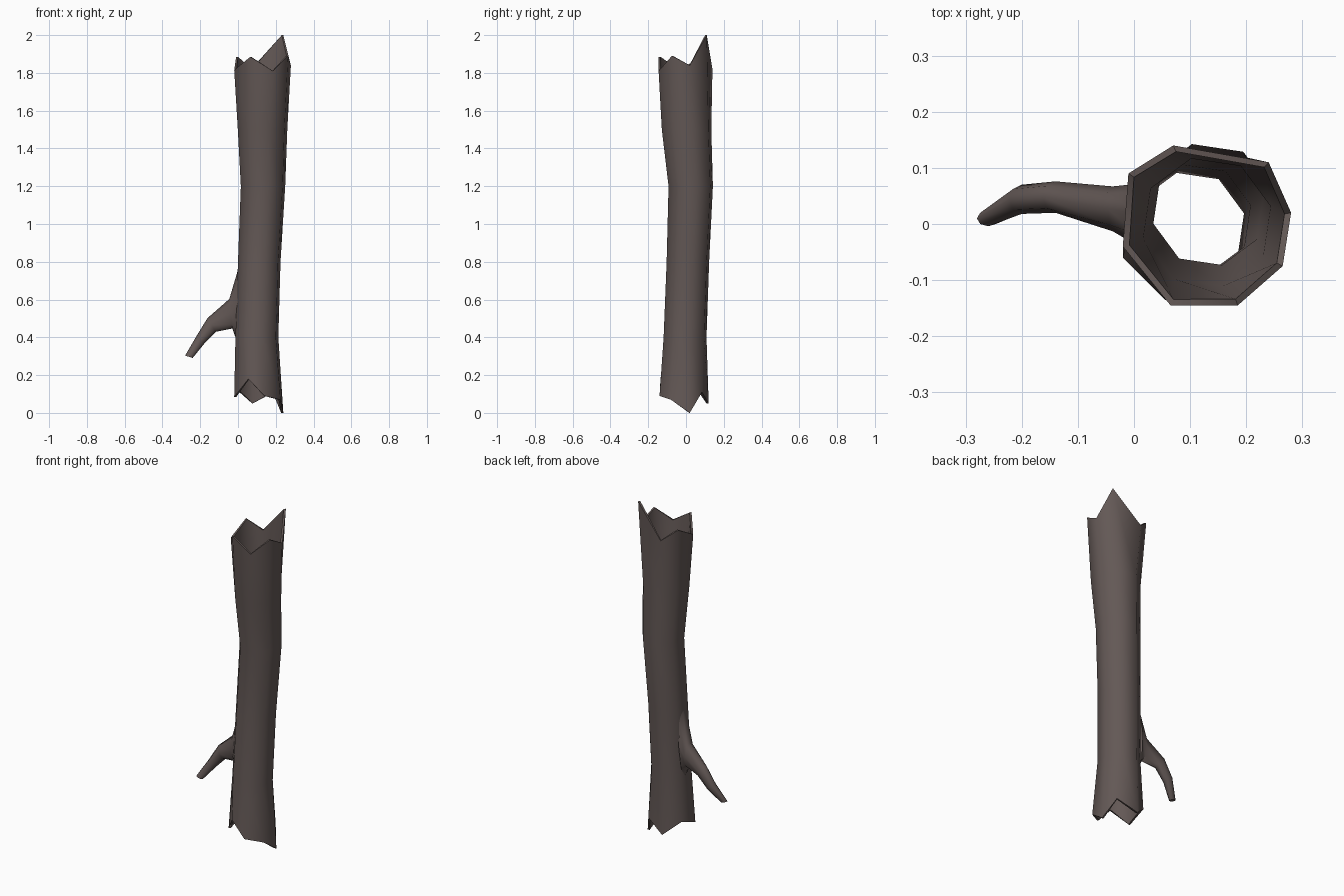
import bpy, math
from mathutils import Vector

if "Cube" in bpy.data.objects:
    bpy.data.objects.remove(bpy.data.objects["Cube"])

SIDES = 8
bark = bpy.data.materials.new("dark bark")
bark.diffuse_color = (0.125, 0.098, 0.092, 1)
bark.use_nodes = True
bark.node_tree.nodes["Principled BSDF"].inputs["Base Color"].default_value = bark.diffuse_color


def make_object(name, verts, faces, angle):
    mesh = bpy.data.meshes.new(name)
    mesh.from_pydata([tuple(v) for v in verts], [], faces)
    mesh.materials.append(bark)
    mesh.update()
    obj = bpy.data.objects.new(name, mesh)
    bpy.context.collection.objects.link(obj)
    bpy.ops.object.select_all(action='DESELECT')
    obj.select_set(True)
    bpy.context.view_layer.objects.active = obj
    bpy.ops.object.mode_set(mode='EDIT')
    bpy.ops.mesh.select_all(action='SELECT')
    bpy.ops.mesh.normals_make_consistent(inside=False)
    bpy.ops.object.mode_set(mode='OBJECT')
    bpy.ops.object.shade_smooth_by_angle(angle=math.radians(angle))
    return obj


def bridge(rings, n, closed):
    faces = []
    for r in range(rings if closed else rings - 1):
        a, b = r * n, ((r + 1) % rings) * n
        for i in range(n):
            j = (i + 1) % n
            faces.append((a + i, a + j, b + j, b + i))
    return faces


# Hollow trunk: splintered ends and slightly wandering rings between them
bottom = [(0.075, 0.12, 0.05), (0.19, 0.085, 0.11), (0.24, 0.02, 0.0), (0.225, -0.08, 0.07),
          (0.14, -0.14, 0.09), (0.055, -0.135, 0.18), (-0.02, -0.06, 0.085), (-0.015, 0.06, 0.13)]
top = [(0.07, 0.14, 1.82), (0.24, 0.11, 2.0), (0.28, 0.02, 1.84), (0.265, -0.075, 1.89),
       (0.185, -0.145, 1.81), (0.065, -0.145, 1.885), (-0.02, -0.04, 1.815), (-0.01, 0.09, 1.885)]
middle = [(0.10, -0.005, 0.40, 0.117), (0.1125, 0.01, 0.80, 0.116),
          (0.1325, 0.025, 1.20, 0.121), (0.13, 0.003, 1.50, 0.135)]

outer = [[Vector(p) for p in bottom]]
for cx, cy, z, r in middle:
    angles = [math.radians(104 - 45 * i) for i in range(SIDES)]
    outer.append([Vector((cx + r * math.cos(a), cy + r * math.sin(a), z)) for a in angles])
outer.append([Vector(p) for p in top])


def inset(ring, thickness):
    c = sum(ring, Vector()) / len(ring)
    result = []
    for p in ring:
        d = Vector((c.x - p.x, c.y - p.y, 0)).normalized()
        result.append(p + d * thickness)
    return result


walls = [0.012, 0.018, 0.018, 0.02, 0.018, 0.012]
inner = [inset(r, t) for r, t in zip(outer, walls)]
rings = outer + inner[::-1]
make_object("hollow_trunk", [p for r in rings for p in r], bridge(len(rings), SIDES, True), 60)

# Broken side branch: flared at the trunk, drooping to a blunt tip
# each ring: centre, half-height vector (x, z), half-width in y
branch = [((0.0, 0.018, 0.585), (0.008, 0.20), 0.053),
          ((-0.038, 0.027, 0.525), (-0.008, 0.078), 0.040),
          ((-0.14, 0.048, 0.465), (-0.022, 0.036), 0.028),
          ((-0.20, 0.044, 0.385), (-0.022, 0.018), 0.026),
          ((-0.26, 0.010, 0.297), (-0.020, 0.006), 0.014)]
verts = []
for c, (ux, uz), w in branch:
    for i in range(SIDES):
        a = 2 * math.pi * i / SIDES
        verts.append(Vector(c) + Vector((ux, 0, uz)) * math.cos(a) + Vector((0, w, 0)) * math.sin(a))
faces = bridge(len(branch), SIDES, False)
faces.append(tuple(range(len(verts) - SIDES, len(verts))))
make_object("side_branch", verts, faces, 60)
